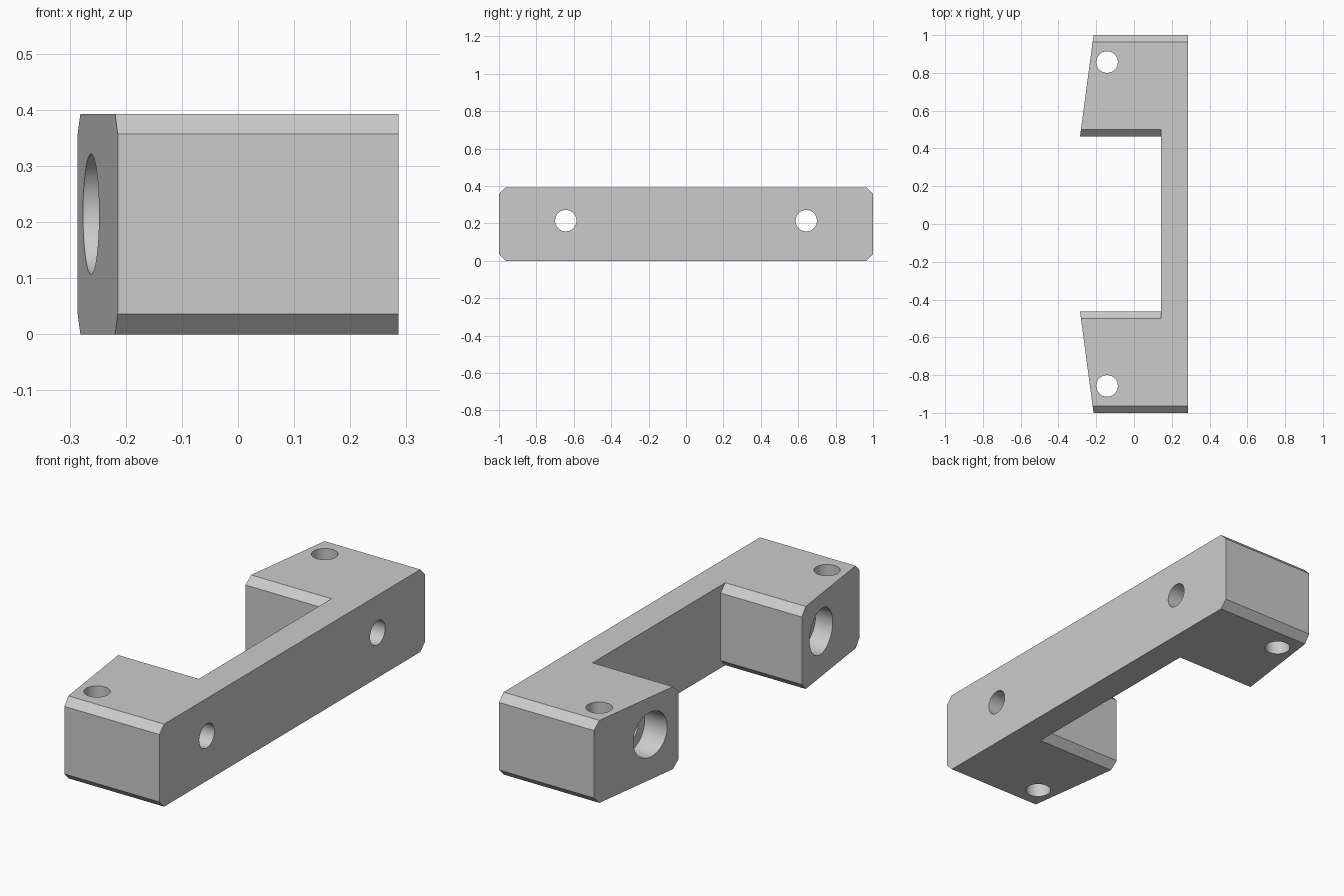
import bpy
import bmesh
from math import radians
from mathutils import Matrix, Vector

cube = bpy.data.objects.get("Cube")
if cube:
    bpy.data.objects.remove(cube, do_unlink=True)

UNIT = 1 / 28            # grid step of the part
HALF_X, HALF_Y, HEIGHT = 8 * UNIT, 1.0, 11 * UNIT
WEB_X = 4 * UNIT         # inner wall of the web
INNER_Y = 13 * UNIT      # inner end of each end block
SLANT_X = -6 * UNIT      # outer end of the slanted face
CHAMFER = UNIT
HOLE_R, BORE_R = 1.6 * UNIT, 3 * UNIT
SCREW_Z = 6 * UNIT

grey = bpy.data.materials.new("light grey")
grey.use_nodes = True
colour = (0.6, 0.6, 0.6, 1)
grey.diffuse_color = colour
grey.node_tree.nodes["Principled BSDF"].inputs["Base Color"].default_value = colour


def add_object(name, bm):
    bmesh.ops.recalc_face_normals(bm, faces=bm.faces[:])
    mesh = bpy.data.meshes.new(name)
    bm.to_mesh(mesh)
    bm.free()
    mesh.materials.append(grey)
    obj = bpy.data.objects.new(name, mesh)
    bpy.context.collection.objects.link(obj)
    return obj


def prism(points, direction):
    bm = bmesh.new()
    face = bm.faces.new([bm.verts.new(p) for p in points])
    ext = bmesh.ops.extrude_face_region(bm, geom=[face])["geom"]
    verts = [v for v in ext if isinstance(v, bmesh.types.BMVert)]
    bmesh.ops.translate(bm, verts=verts, vec=direction)
    return bm


def rod(name, radius, start, end):
    start, end = Vector(start), Vector(end)
    axis = end - start
    bm = bmesh.new()
    turn = axis.to_track_quat("Z", "Y").to_matrix().to_4x4()
    bmesh.ops.create_cone(bm, cap_ends=True, segments=64, radius1=radius,
                          radius2=radius, depth=axis.length,
                          matrix=Matrix.Translation((start + end) / 2) @ turn)
    return add_object(name, bm)


# Bracket body: plan outline pulled up to full height
half = [(HALF_X, HALF_Y), (SLANT_X, HALF_Y), (-HALF_X, INNER_Y), (WEB_X, INNER_Y)]
outline = half + [(x, -y) for x, y in reversed(half)]
body = prism([(x, y, 0) for x, y in outline], (0, 0, HEIGHT))

# Long chamfers on the outer ends
for side in (-1, 1):
    for z, up in ((0, -1), (HEIGHT, 1)):
        cut = bmesh.ops.bisect_plane(
            body, geom=body.verts[:] + body.edges[:] + body.faces[:],
            plane_co=(0, side * (HALF_Y - CHAMFER), z),
            plane_no=(0, side, up), clear_outer=True)["geom_cut"]
        bmesh.ops.edgeloop_fill(
            body, edges=[e for e in cut if isinstance(e, bmesh.types.BMEdge)])
bracket = add_object("bracket", body)

cutters = []
for side in (-1, 1):
    # Chamfers on the inner ends of the blocks, stopping at the web
    for z in (0, HEIGHT):
        diamond = [(-0.4, side * INNER_Y + a, z + b) for a, b in
                   ((CHAMFER, 0), (0, CHAMFER), (-CHAMFER, 0), (0, -CHAMFER))]
        cutters.append(add_object("chamfer_cutter",
                                  prism(diamond, (WEB_X + 0.4, 0, 0))))
    # Vertical hole, cross hole and its counterbore
    y = side * 24 * UNIT
    cutters.append(rod("vertical_hole_cutter", HOLE_R,
                       (-4 * UNIT, y, -0.1), (-4 * UNIT, y, 0.5)))
    y = side * 18 * UNIT
    cutters.append(rod("cross_hole_cutter", HOLE_R,
                       (-0.4, y, SCREW_Z), (0.4, y, SCREW_Z)))
    cutters.append(rod("counterbore_cutter", BORE_R,
                       (-0.4, y, SCREW_Z), (-4.4 * UNIT, y, SCREW_Z)))

for cutter in cutters:
    cutter.hide_render = True
    mod = bracket.modifiers.new(cutter.name, "BOOLEAN")
    mod.operation = "DIFFERENCE"
    mod.solver = "EXACT"
    mod.object = cutter

# Bake the cuts, drop the cutters and smooth the hole walls
graph = bpy.context.evaluated_depsgraph_get()
baked = bpy.data.meshes.new_from_object(bracket.evaluated_get(graph))
bracket.modifiers.clear()
bracket.data = baked
for cutter in cutters:
    bpy.data.objects.remove(cutter, do_unlink=True)

bpy.ops.object.select_all(action="DESELECT")
bracket.select_set(True)
bpy.context.view_layer.objects.active = bracket
bpy.ops.object.shade_smooth_by_angle(angle=radians(25))
